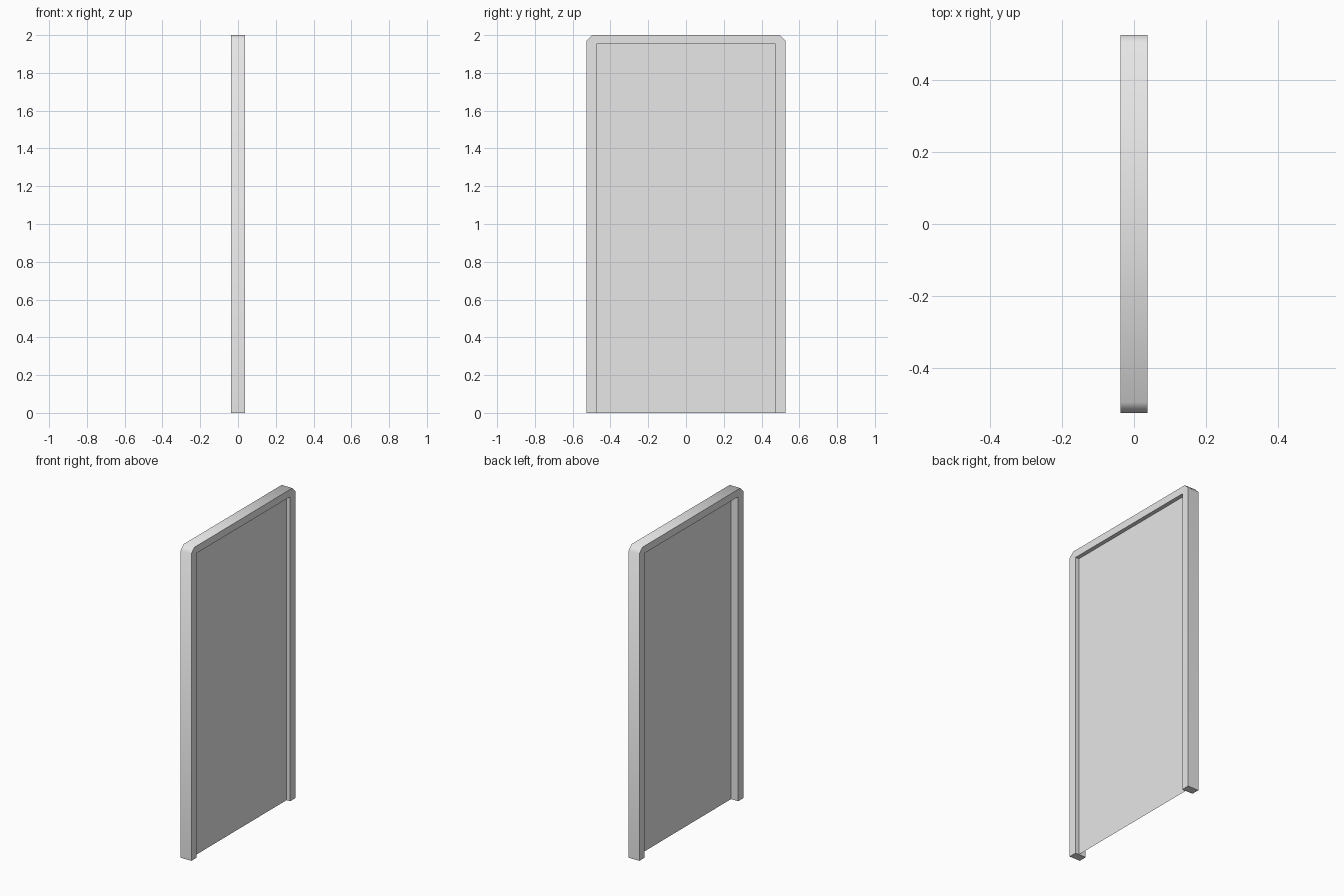
import bpy
import math

cube = bpy.data.objects.get("Cube")
if cube:
    bpy.data.objects.remove(cube, do_unlink=True)

DEPTH = 0.038           # half thickness of the frame
OUT, INN = 0.527, 0.475  # outer and inner half widths
TOP, HEAD = 2.0, 1.953   # outer and inner heights
CUT = 0.03               # corner chamfer
PANEL_X = 0.0125         # panel sits off centre

grey = bpy.data.materials.new("light grey")
grey.use_nodes = True
colour = (0.8, 0.8, 0.8, 1)
grey.diffuse_color = colour
grey.node_tree.nodes["Principled BSDF"].inputs["Base Color"].default_value = colour


def add_mesh(name, verts, faces):
    mesh = bpy.data.meshes.new(name)
    mesh.from_pydata(verts, [], faces)
    mesh.materials.append(grey)
    obj = bpy.data.objects.new(name, mesh)
    bpy.context.collection.objects.link(obj)
    return obj


# Frame: an upside-down U profile with chamfered outer corners, extruded in x
half = [(OUT, 0), (OUT, TOP - CUT), (OUT - CUT, TOP)]
outer = half + [(-y, z) for y, z in reversed(half)]
inner = [(-INN, 0), (-INN, HEAD), (INN, HEAD), (INN, 0)]
profile = outer + inner
n = len(profile)
verts = [(x, y, z) for x in (DEPTH, -DEPTH) for y, z in profile]
front = list(range(n))
back = [i + n for i in reversed(front)]
sides = [(i, i + n, (i + 1) % n + n, (i + 1) % n) for i in range(n)]
frame = add_mesh("door_frame", verts, [front, back] + sides)
bpy.ops.object.select_all(action="DESELECT")
frame.select_set(True)
bpy.context.view_layer.objects.active = frame
bpy.ops.object.shade_smooth_by_angle(angle=math.radians(50))

# Panel: a single thin sheet closing the opening
add_mesh("door_panel", [(PANEL_X, y, z) for y, z in inner], [(3, 2, 1, 0)])
